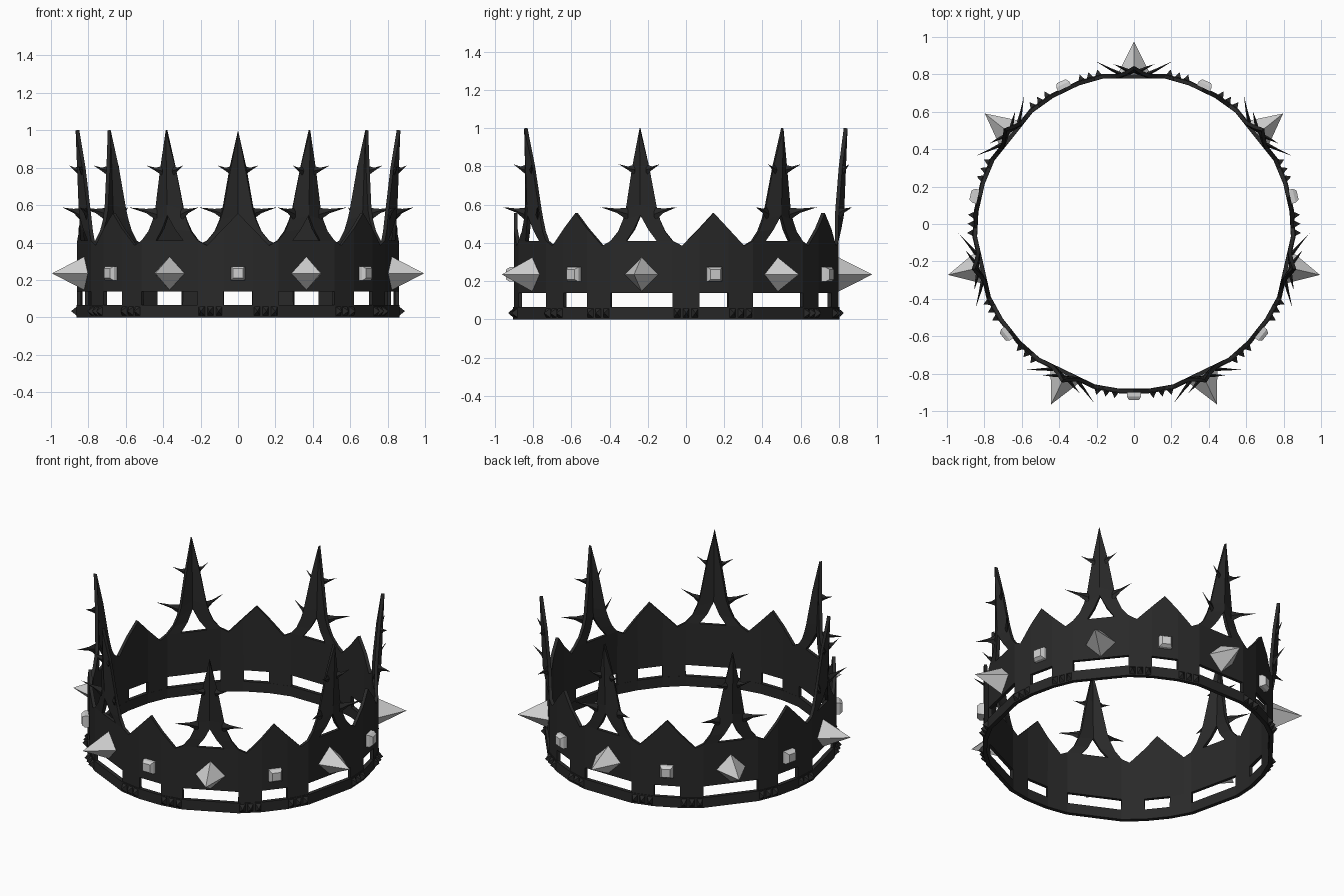
import bpy, bmesh, math
from mathutils import Vector

if "Cube" in bpy.data.objects:
    bpy.data.objects.remove(bpy.data.objects["Cube"])

CY = -0.045           # ring centre in y
R = 0.86              # outer radius of the ring corners
STEP = 360 / 7
HALF = STEP / 2
A1, A2 = 11.2, 20.5   # post edges, in degrees from a spike


def material(name, v):
    m = bpy.data.materials.new(name)
    m.diffuse_color = (v, v, v, 1)
    m.use_nodes = True
    m.node_tree.nodes["Principled BSDF"].inputs["Base Color"].default_value = m.diffuse_color
    return m


BLACK = material("black metal", 0.022)
SILVER = material("pale silver", 0.62)


def cosd(a):
    return math.cos(math.radians(a))


def wall_r(a):
    """Radius of the 21-sided ring at angle a from a spike."""
    if a <= A1:
        return R * cosd(A1) / cosd(a)
    if a <= A2:
        return R * cosd((A2 - A1) / 2) / cosd(a - (A1 + A2) / 2)
    return R * cosd(HALF - A2) / cosd(HALF - a)


def world(k, a, r, z):
    t = math.radians(90 + k * STEP + a)
    return Vector((r * math.cos(t), CY + r * math.sin(t), z))


def local(k, off, u, r, z):
    """Point u along the tangent and r outwards, at sector k plus off degrees."""
    t = math.radians(90 + k * STEP + off)
    return Vector((r * math.cos(t) - u * math.sin(t),
                   CY + r * math.sin(t) + u * math.cos(t), z))


def finish(name, bm, mat, thick=0):
    me = bpy.data.meshes.new(name)
    bm.to_mesh(me)
    bm.free()
    me.materials.append(mat)
    ob = bpy.data.objects.new(name, me)
    bpy.context.collection.objects.link(ob)
    if thick:
        s = ob.modifiers.new("thickness", 'SOLIDIFY')
        s.thickness, s.offset = thick, -1
    return ob


def shell(name, faces, thick, grow=0):
    """Half-sector faces of (angle, z, extra radius), mirrored and repeated."""
    bm = bmesh.new()
    for k in range(7):
        for sgn in (1, -1):
            for f in faces:
                vs = [bm.verts.new(world(k, sgn * p[0],
                      wall_r(p[0]) + grow + (p[2] if len(p) > 2 else 0), p[1])) for p in f]
                face = bm.faces.new(vs)
                face.normal_update()
                c = face.calc_center_median()
                if face.normal.dot(Vector((c.x, c.y - CY, 0))) < 0:
                    face.normal_flip()
    bmesh.ops.remove_doubles(bm, verts=bm.verts, dist=0.0005)
    return finish(name, bm, BLACK, thick)


def hull(bm, pts):
    vs = [bm.verts.new(p) for p in pts]
    bmesh.ops.convex_hull(bm, input=vs)


# base ring
def quad(a, b, z0, z1):
    return [(a, z0), (b, z0), (b, z1), (a, z1)]


shell("base_ring", [quad(0, A1, 0, .065), quad(A1, A2, 0, .065),
                    quad(A2, HALF, 0, .065)], 0.025, 0.004)

# wall: posts, band, pointed merlons and folded spikes on open legs
ZB, ZT = .137, .41
hole, leg_in = (5.5, ZT), (2.6, .47, .014)
apex, rid1, rid2, tip = (0, .545, .028), (0, .60, .031), (0, .80, .039), (0, 1.0, .047)
l0, l1, l2, l3, l4 = (A1, ZT), (8.5, .46), (6.8, .52), (5.7, .575, .002), (3.0, .80, .02)
valley, shoulder, peak = (14.5, .385), (A2, .475), (HALF, .557)
shell("crown_wall", [
    quad(A1, 14.5, .06, ZB), quad(14.5, A2, .06, ZB),
    quad(0, 5.5, ZB, ZT), quad(5.5, A1, ZB, ZT),
    [(A1, ZB), (14.5, ZB), valley, l0],
    [(14.5, ZB), (A2, ZB), shoulder, valley],
    [(A2, ZB), (HALF, ZB), peak, shoulder],
    [hole, l0, l1, leg_in], [leg_in, l1, l2, apex],
    [apex, l2, l3, rid1], [rid1, l3, l4, rid2], [rid2, l4, tip]], 0.02)

# small pointed studs at the foot of every post
bm = bmesh.new()
for k in range(7):
    for sgn in (1, -1):
        for a in (12.7, 15.85, 19.0):
            off, r = sgn * a, wall_r(a)
            base = [local(k, off, u, r - .005, z) for u in (-.022, .022) for z in (.002, .064)]
            hull(bm, base + [local(k, off, 0, r + .034, .033)])
finish("base_studs", bm, BLACK)

# curved thorns on the spike edges
bm = bmesh.new()
THORNS = [  # base (u, r, z low, z high), middle (u, r, z low, z high), tip (u, r, z)
    ((.07, .845, .515, .585), (.125, .872, .557, .58), (.205, .915, .587)),
    ((.03, .862, .755, .81), (.065, .88, .782, .80), (.11, .90, .812))]
for k in range(7):
    for s in (1, -1):
        for b, m, t in THORNS:
            rings = []
            for (u, r, z0, z1), w in ((b, .012), (m, .007)):
                zm = (z0 + z1) / 2
                rings.append([bm.verts.new(local(k, 0, s * u, rr, z)) for rr, z in
                              ((r, z0), (r + w, zm), (r, z1), (r - w, zm))])
            end = bm.verts.new(local(k, 0, s * t[0], t[1], t[2]))
            bm.faces.new(rings[0])
            for i in range(4):
                j = (i + 1) % 4
                bm.faces.new((rings[0][i], rings[0][j], rings[1][j], rings[1][i]))
                bm.faces.new((rings[1][i], rings[1][j], end))
bmesh.ops.recalc_face_normals(bm, faces=bm.faces)
finish("thorns", bm, BLACK)

# long diamond-based gems under the spikes
bm = bmesh.new()
for k in range(7):
    base = [local(k, 0, u, .838, .235 + z) for u, z in ((.092, 0), (0, .092), (-.092, 0), (0, -.092))]
    hull(bm, base + [local(k, 0, 0, 1.02, .235)])
finish("spike_gems", bm, SILVER)

# small bevelled square gems under the merlons
bm = bmesh.new()
for k in range(7):
    pts = [local(k, HALF, u * h, r, .235 + z * h)
           for r, h in ((.85, .038), (.878, .038), (.897, .026))
           for u in (-1, 1) for z in (-1, 1)]
    hull(bm, pts)
finish("square_gems", bm, SILVER)
